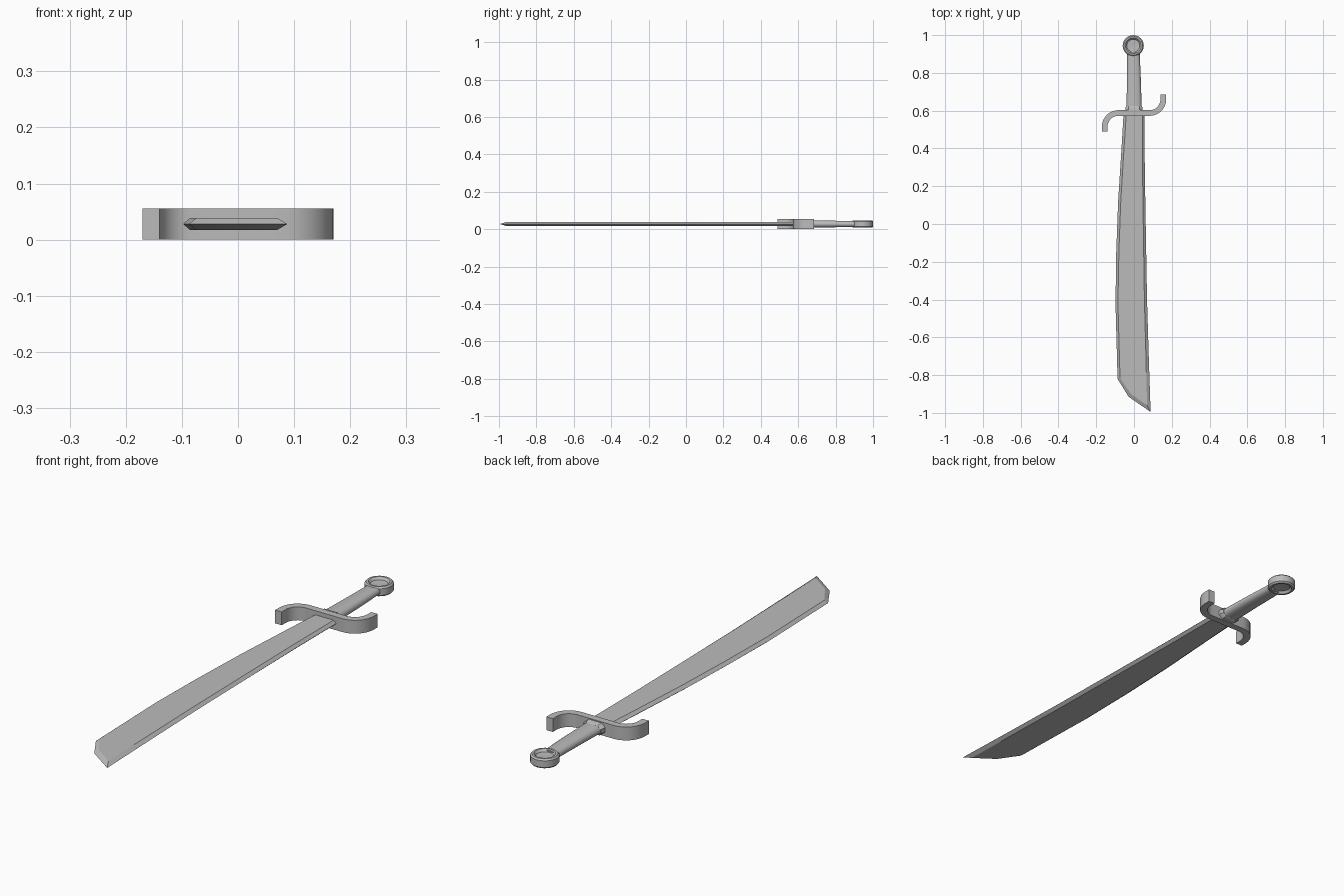
import bpy, bmesh, math
from mathutils import Vector

if "Cube" in bpy.data.objects:
    bpy.data.objects.remove(bpy.data.objects["Cube"])

MID = 0.028  # height of the sword's middle plane

steel = bpy.data.materials.new("grey_steel")
steel.use_nodes = True
GREY = (0.5, 0.5, 0.5, 1)
steel.diffuse_color = GREY
steel.node_tree.nodes["Principled BSDF"].inputs["Base Color"].default_value = GREY


def loft(name, rings, caps=True, closed=False, angle=30):
    """Skin a list of point rings that share one vertex count."""
    bm = bmesh.new()
    loops = [[bm.verts.new(p) for p in ring] for ring in rings]
    pairs = list(zip(loops, loops[1:]))
    if closed:
        pairs.append((loops[-1], loops[0]))
    for a, b in pairs:
        for i in range(len(a)):
            j = (i + 1) % len(a)
            bm.faces.new((a[i], a[j], b[j], b[i]))
    if caps:
        bm.faces.new(loops[0])
        bm.faces.new(loops[-1])
    bmesh.ops.recalc_face_normals(bm, faces=bm.faces)
    mesh = bpy.data.meshes.new(name)
    bm.to_mesh(mesh)
    bm.free()
    mesh.materials.append(steel)
    obj = bpy.data.objects.new(name, mesh)
    bpy.context.collection.objects.link(obj)
    bpy.ops.object.select_all(action="DESELECT")
    obj.select_set(True)
    bpy.context.view_layer.objects.active = obj
    bpy.ops.object.shade_smooth_by_angle(angle=math.radians(angle))
    return obj


# Blade: sharp outline in the middle plane, flat faces inset above and below
edge = [(-.055, .59), (-.066, .4), (-.084, .12), (-.094, -.15), (-.098, -.42),
        (-.087, -.82), (-.028, -.915), (.088, -.995),
        (.078, -.7), (.069, -.4), (.062, 0), (.057, .3), (.056, .59)]
flat = [(-.04, .59), (-.053, .4), (-.07, .12), (-.08, -.15), (-.085, -.42),
        (-.074, -.815), (-.016, -.9), (.069, -.96),
        (.063, -.7), (.055, -.4), (.049, 0), (.045, .3), (.044, .59)]
loft("blade", [[(x, y, MID + h) for x, y in pts]
               for pts, h in ((flat, -.011), (edge, 0), (flat, .011))], angle=15)

# Guard: a flat bar swept along an S-shaped path
R, CY = 0.072, 0.5875
half = [Vector((0, CY))]
for k in range(9):
    a = math.radians(-90 + k * 90 / 8)
    half.append(Vector((.155 - R + R * math.cos(a), CY + R + R * math.sin(a))))
half.append(Vector((.155, .685)))
path = [Vector((-p.x, 2 * CY - p.y)) for p in reversed(half[1:])] + half
rings = []
for i, p in enumerate(path):
    t = (path[min(i + 1, len(path) - 1)] - path[max(i - 1, 0)]).normalized()
    if i in (0, len(path) - 1):
        t = Vector((0, 1))
    n = Vector((-t.y, t.x)) * .015
    rings.append([(p.x + s * n.x, p.y + s * n.y, z)
                  for s, z in ((-1, 0), (1, 0), (1, 2 * MID), (-1, 2 * MID))])
loft("guard", rings)


def octagon(y, w, h, cx=0):
    """Flattened eight-sided section across the grip."""
    return [(cx + w * sx, y, MID + h * sz) for sx, sz in
            ((1, .4), (.65, 1), (-.65, 1), (-1, .4), (-1, -.4), (-.65, -1), (.65, -1), (1, -.4))]


# Grip tapering to the pommel, with a collar at the guard
loft("grip", [octagon(.59, .041, .019), octagon(.75, .037, .018), octagon(.91, .033, .016, -.003)], angle=60)
loft("grip_collar", [octagon(.59, .046, .024), octagon(.615, .046, .024), octagon(.625, .041, .019)])

# Pommel: a disc dished on both faces
profile = [(.001, .008), (.034, .010), (.042, .020), (.050, .020), (.056, .014)]
profile += [(r, -h) for r, h in reversed(profile)]
loft("pommel", [[(-.004 + r * math.cos(a), .944 + r * math.sin(a), MID + h)
                 for a in (math.tau * k / 24 for k in range(24))]
                for r, h in profile], angle=40)
